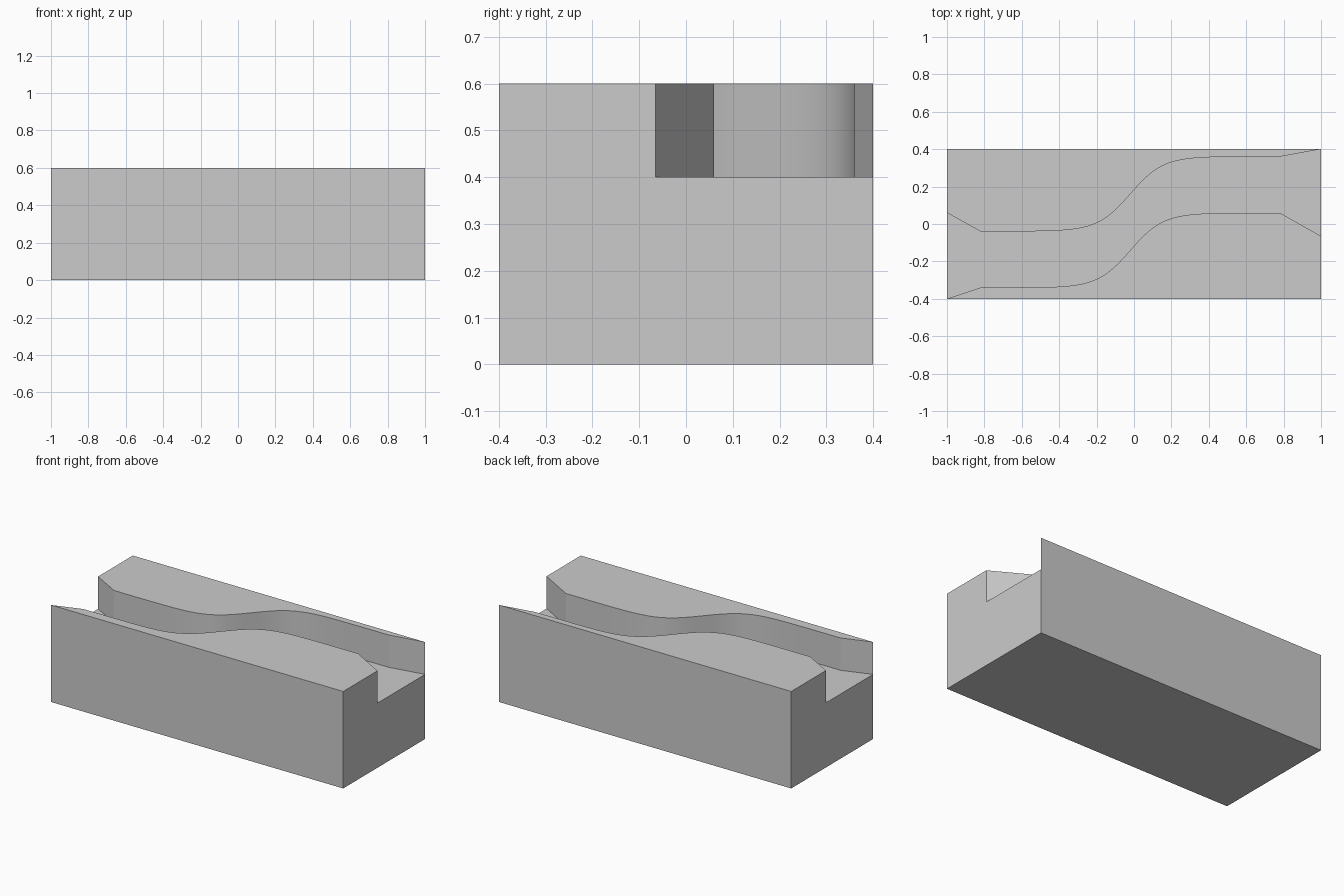
import bpy, bmesh, math

if "Cube" in bpy.data.objects:
    bpy.data.objects.remove(bpy.data.objects["Cube"])

L, W, H, FLOOR, N = 1.0, 0.4, 0.6, 0.4, 64


def bend(x):
    # S-shaped centre of the channel's back bank
    return 0.16 + 0.2 * math.tanh((x + 0.02) / 0.175)


def bank(start, end, offset):
    # flared entry, smooth S bend, flared exit
    xs = [-0.82 + 1.6 * i / N for i in range(N + 1)]
    return [(-L, start)] + [(x, bend(x) + offset) for x in xs] + [(L, end)]


bm = bmesh.new()


def row(pts, z):
    return [bm.verts.new((x, y, z)) for x, y in pts]


front, back = bank(-W, -0.065, -0.3), bank(0.06, W, 0.0)
f_lo, f_hi = row(front, FLOOR), row(front, H)
b_lo, b_hi = row(back, FLOOR), row(back, H)
b00, b10, b11, b01 = row([(-L, -W), (L, -W), (L, W), (-L, W)], 0)
t10, t01 = row([(L, -W), (-L, W)], H)

# channel floor and the two bank tops
bm.faces.new(f_lo + b_lo[::-1])
bm.faces.new([t10] + f_hi[::-1])
bm.faces.new(b_hi + [t01])

# channel walls
for lo, hi in ((f_lo, f_hi), (b_lo, b_hi)):
    for i in range(len(lo) - 1):
        face = bm.faces.new((lo[i], lo[i + 1], hi[i + 1], hi[i]))
        face.smooth = True

# underside and outer sides
bm.faces.new((b00, b01, b11, b10))
bm.faces.new((b00, b10, t10, f_hi[0], f_lo[0]))
bm.faces.new((b11, b01, t01, b_hi[-1], b_lo[-1]))
bm.faces.new((b00, f_lo[0], b_lo[0], b_hi[0], t01, b01))
bm.faces.new((b10, b11, b_lo[-1], f_lo[-1], f_hi[-1], t10))

bmesh.ops.recalc_face_normals(bm, faces=bm.faces[:])
for e in bm.edges:
    e.smooth = e.calc_face_angle(math.pi) < math.radians(8)
mesh = bpy.data.meshes.new("channel_block")
bm.to_mesh(mesh)
bm.free()
block = bpy.data.objects.new("channel_block", mesh)
bpy.context.collection.objects.link(block)
